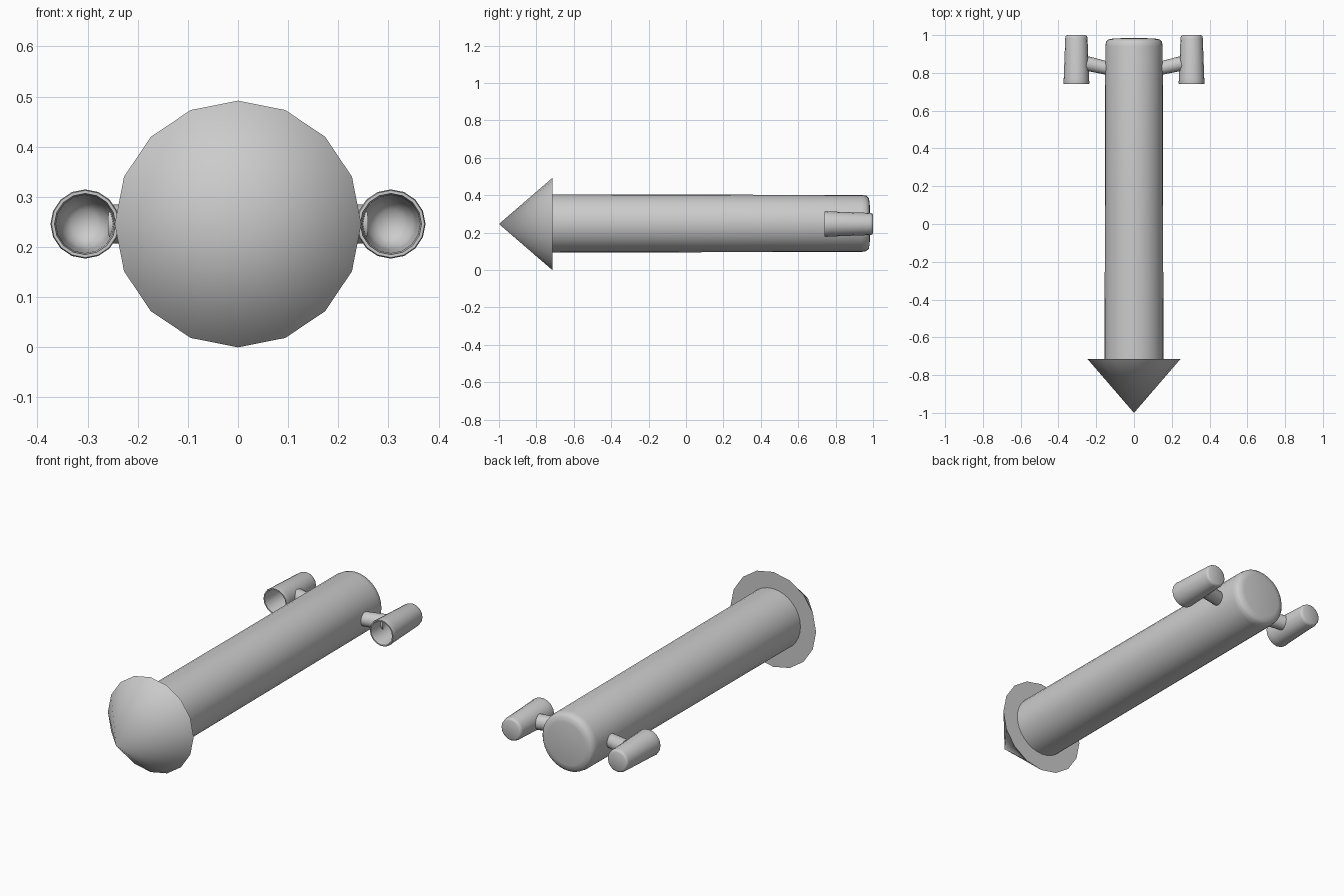
import bpy, bmesh, math
from mathutils import Vector

if "Cube" in bpy.data.objects:
    bpy.data.objects.remove(bpy.data.objects["Cube"])

ZC = 0.246  # height of the long axis


def lathe(name, profile, sides, start, end, angle=40):
    """Revolve (radius, distance) points around the axis from start towards end."""
    start, end = Vector(start), Vector(end)
    rot = (end - start).to_track_quat('Z', 'X')
    bm = bmesh.new()
    rings = []
    for r, d in profile:
        count = 1 if r == 0 else sides
        rings.append([bm.verts.new(start + rot @ Vector((
            r * math.cos(2 * math.pi * i / sides),
            r * math.sin(2 * math.pi * i / sides), d))) for i in range(count)])
    for a, b in zip(rings, rings[1:]):
        for i in range(sides):
            j = (i + 1) % sides
            quad = [a[i % len(a)], a[j % len(a)], b[j % len(b)], b[i % len(b)]]
            bm.faces.new(list(dict.fromkeys(quad)))
    bmesh.ops.recalc_face_normals(bm, faces=bm.faces)
    mesh = bpy.data.meshes.new(name)
    bm.to_mesh(mesh)
    bm.free()
    ob = bpy.data.objects.new(name, mesh)
    bpy.context.collection.objects.link(ob)
    bpy.ops.object.select_all(action='DESELECT')
    ob.select_set(True)
    bpy.context.view_layer.objects.active = ob
    bpy.ops.object.shade_smooth_by_angle(angle=math.radians(angle))
    return ob


# Nose cone, wider than the body, with a flat back
lathe("nose_cone", [(0, -1), (0.246, -0.715), (0, -0.715)], 16,
      (0, 0, ZC), (0, 1, ZC))

# Long body with a rounded tail end
lathe("body", [(0, -0.73), (0.156, -0.73), (0.154, 0.1), (0.152, 0.94),
               (0.148, 0.964), (0.136, 0.977), (0.11, 0.982), (0, 0.986)],
      32, (0, 0, ZC + 0.003), (0, 1, ZC + 0.003))

# Hollow engine pods, open at the front, and their struts
pod = [(0, 1.0), (0.048, 1.0), (0.056, 0.996), (0.059, 0.985),
       (0.067, 0.77), (0.069, 0.748), (0.067, 0.740), (0.061, 0.740),
       (0.058, 0.76), (0.052, 0.92), (0.045, 0.955), (0.028, 0.975), (0, 0.98)]
for side, label in ((-1, "left"), (1, "right")):
    x = side * 0.305
    lathe(label + "_engine_pod", pod, 16, (x, 0, ZC), (x, 1, ZC), 50)
    lathe(label + "_strut", [(0, 0), (0.035, 0), (0.039, 0.124), (0, 0.124)], 16,
          (side * 0.13, 0.822, ZC), (side * 0.25, 0.85, ZC))
